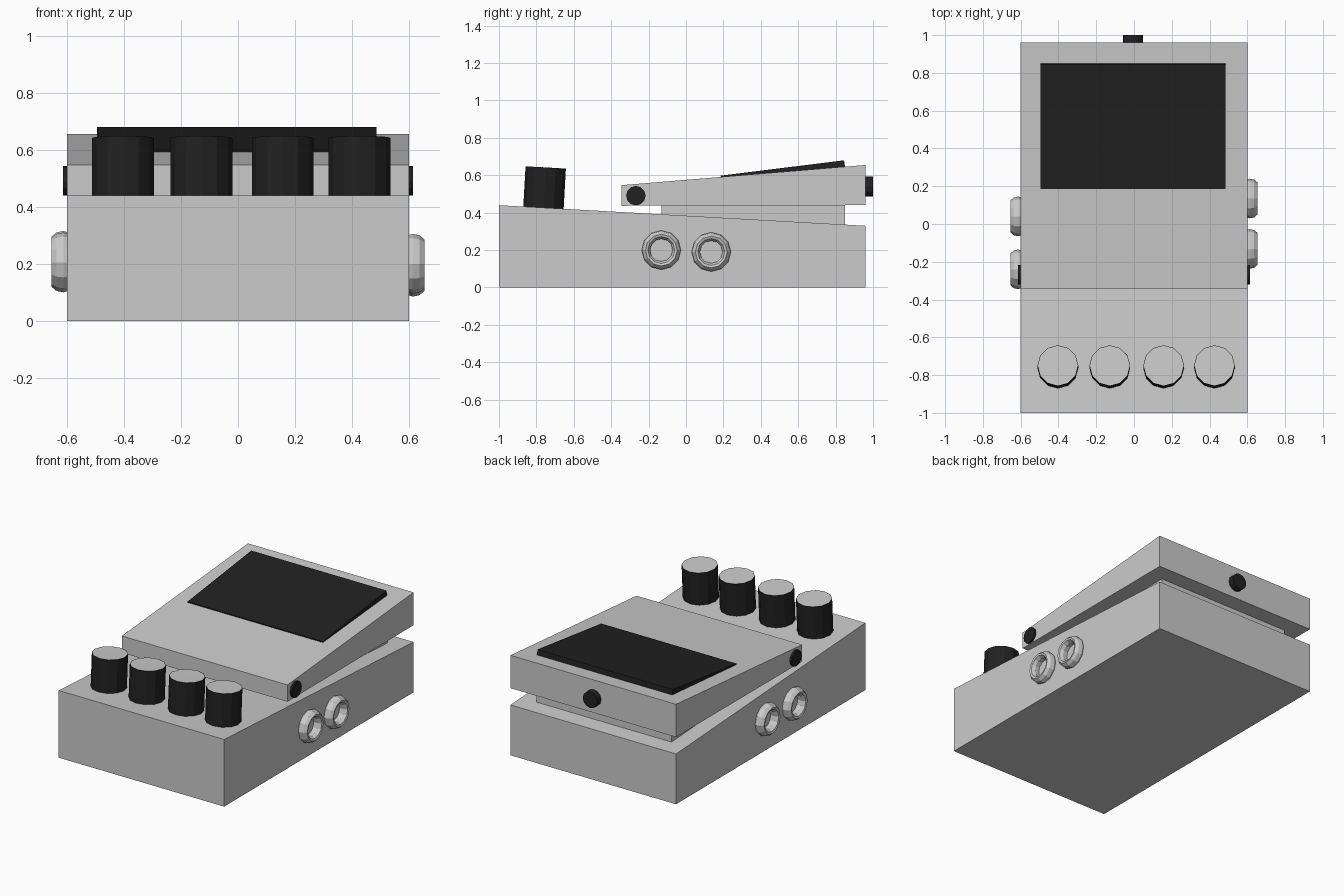
import bpy, bmesh, math
from mathutils import Matrix

if "Cube" in bpy.data.objects:
    bpy.data.objects.remove(bpy.data.objects["Cube"])

black = bpy.data.materials.new("black_plastic")
black.diffuse_color = (0.015, 0.015, 0.015, 1)
black.use_nodes = True
black.node_tree.nodes["Principled BSDF"].inputs["Base Color"].default_value = black.diffuse_color


def finish(name, bm, mat=None, matrix=None):
    bmesh.ops.recalc_face_normals(bm, faces=bm.faces)
    me = bpy.data.meshes.new(name)
    bm.to_mesh(me)
    bm.free()
    ob = bpy.data.objects.new(name, me)
    bpy.context.collection.objects.link(ob)
    if matrix:
        ob.matrix_world = matrix
    if mat:
        me.materials.append(mat)
    return ob


def prism(name, profile, x0, x1, mat=None):
    """Extrude a side (y, z) profile across x."""
    bm = bmesh.new()
    face = bm.faces.new([bm.verts.new((x0, y, z)) for y, z in profile])
    ext = bmesh.ops.extrude_face_region(bm, geom=[face])["geom"]
    bmesh.ops.translate(bm, vec=(x1 - x0, 0, 0),
                        verts=[g for g in ext if isinstance(g, bmesh.types.BMVert)])
    return finish(name, bm, mat)


def lathe(name, profile, matrix, mat=None, n=12):
    """Revolve a closed or axis-ended (radius, height) profile about local z."""
    bm = bmesh.new()
    vs = [bm.verts.new((r, 0, h)) for r, h in profile]
    edges = [bm.edges.new(p) for p in zip(vs, vs[1:])]
    bmesh.ops.spin(bm, geom=vs + edges, axis=(0, 0, 1), cent=(0, 0, 0),
                   angle=2 * math.pi, steps=n)
    bmesh.ops.remove_doubles(bm, verts=bm.verts, dist=1e-5)
    return finish(name, bm, mat, matrix)


# Sloped housing, riser and tilting treadle
prism("housing", [(-1, 0), (0.96, 0), (0.96, 0.33), (-1, 0.44)], -0.6, 0.6)
prism("riser", [(-0.13, 0.37), (0.85, 0.32), (0.85, 0.45), (-0.13, 0.45)], -0.49, 0.49)
prism("treadle", [(-0.345, 0.437), (0.96, 0.44), (0.96, 0.655), (-0.345, 0.547)], -0.6, 0.6)

# Rubber foot pad, tilted slightly out of the treadle
prism("foot_pad", [(0.19, 0.57), (0.85, 0.645), (0.845, 0.68), (0.185, 0.598)],
      -0.495, 0.485, black)

# Control knobs standing square to the sloped top, with grey caps
for x in (-0.403, -0.128, 0.157, 0.426):
    m = Matrix.Translation((x, -0.763, 0.41)) @ Matrix.Rotation(-0.056, 4, 'X')
    lathe("knob", [(0, 0), (0.108, 0), (0.108, 0.232), (0.1, 0.232)], m, black)
    lathe("knob_cap", [(0, 0.232), (0.106, 0.2325)], m)

# Jack sockets (two per side) and hinge pins
socket = [(0.095, -0.02), (0.105, 0.012), (0.1, 0.036), (0.085, 0.054),
          (0.072, 0.05), (0.06, 0.03), (0.06, -0.02)]
for side, jacks in ((1, ((-0.132, 0.2), (0.135, 0.19))),
                    (-1, ((-0.24, 0.205), (0.04, 0.21)))):
    turn = Matrix.Rotation(side * math.pi / 2, 4, 'Y')
    for y, z in jacks:
        lathe("jack_socket", socket, Matrix.Translation((side * 0.6, y, z)) @ turn)
    lathe("hinge_pin", [(0, -0.03), (0.052, -0.03), (0.052, 0.014), (0, 0.014)],
          Matrix.Translation((side * 0.6, -0.268, 0.491)) @ turn, black)

# Power socket on the back
lathe("power_socket", [(0, -0.03), (0.053, -0.03), (0.053, 0.04), (0, 0.04)],
      Matrix.Translation((-0.005, 0.96, 0.54)) @ Matrix.Rotation(-math.pi / 2, 4, 'X'), black)
